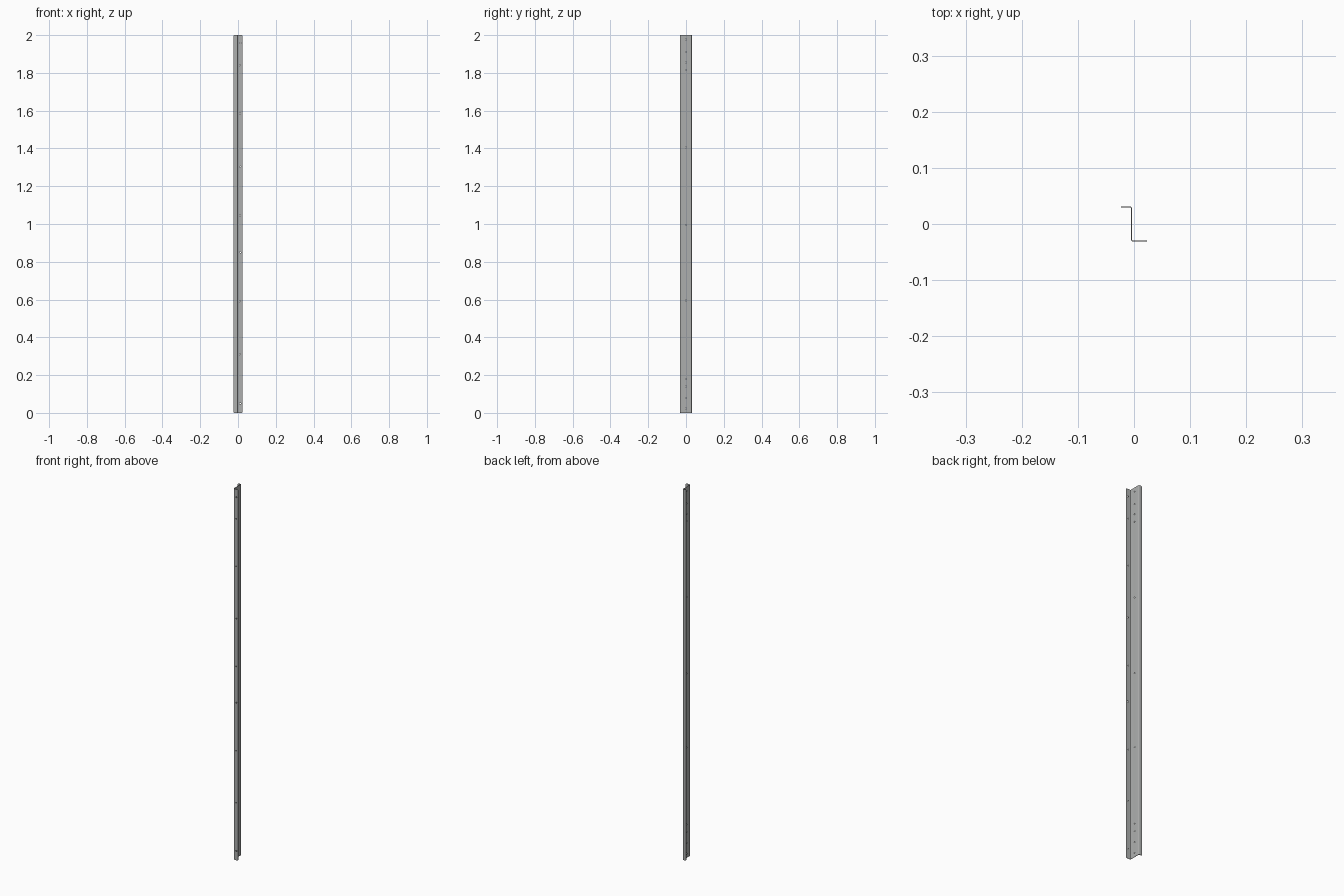
import bpy, bmesh, math
from mathutils import Matrix, Vector

if "Cube" in bpy.data.objects:
    bpy.data.objects.remove(bpy.data.objects["Cube"])

L, T = 2.0, 0.002             # length, sheet thickness
TIP, HALF, WEB = 0.0232, 0.0315, -0.0043
R = 0.0032                    # bend radius at mid-sheet
SEG = 6


# Z-shaped cross-section: centre line points with left-hand normals
Y = HALF - T / 2
line = [(Vector((-TIP, Y)), Vector((0, 1)))]
for cx, cy, start, turn, side in ((WEB - R, Y - R, 90, -90, 1), (WEB + R, R - Y, 180, 90, -1)):
    for i in range(SEG + 1):
        a = math.radians(start + turn * i / SEG)
        n = Vector((math.cos(a), math.sin(a)))
        line.append((Vector((cx, cy)) + n * R, n * side))
line.append((Vector((TIP, -Y)), Vector((0, 1))))
outline = [p + n * T / 2 for p, n in line] + [p - n * T / 2 for p, n in reversed(line)]

# darker grey steel
steel = bpy.data.materials.new("steel")
steel.diffuse_color = (0.42, 0.43, 0.425, 1)
steel.use_nodes = True
steel.node_tree.nodes["Principled BSDF"].inputs["Base Color"].default_value = steel.diffuse_color


def make_object(name, bm):
    bmesh.ops.recalc_face_normals(bm, faces=bm.faces)
    mesh = bpy.data.meshes.new(name)
    bm.to_mesh(mesh)
    bm.free()
    mesh.materials.append(steel)
    ob = bpy.data.objects.new(name, mesh)
    bpy.context.collection.objects.link(ob)
    return ob


# folded rail, extruded upwards
bm = bmesh.new()
face = bm.faces.new([bm.verts.new((p.x, p.y, 0)) for p in outline])
up = bmesh.ops.extrude_face_region(bm, geom=[face])
bmesh.ops.translate(bm, vec=(0, 0, L), verts=[v for v in up["geom"] if isinstance(v, bmesh.types.BMVert)])
# rounded free corners of both flanges
tips = [e for e in bm.edges if all(abs(v.co.x) > TIP - 1e-5 for v in e.verts)
        and abs(e.verts[0].co.z - e.verts[1].co.z) < 1e-6]
bmesh.ops.bevel(bm, geom=tips, offset=0.006, segments=5, profile=0.5, affect='EDGES')
rail = make_object("z_rail", bm)

# screw holes through the web and the front flange
bm = bmesh.new()


def hole(loc, radius, axis):
    m = Matrix.Translation(loc) @ Matrix.Rotation(math.pi / 2, 4, axis)
    bmesh.ops.create_cone(bm, cap_ends=True, segments=16, radius1=radius, radius2=radius,
                          depth=0.012, matrix=m)


for z in (0.022, 0.08, 0.14, 0.18, 0.595, 0.995, 1.405, 1.815, 1.855, 1.91, 1.978):
    hole((WEB, 0, z), 0.003, 'Y')
for z in (0.05, 0.85, 1.303, 1.958):
    hole((0.012, -Y, z), 0.0035, 'X')
for z in (0.31, 0.59, 1.045, 1.585, 1.84):
    hole((0.010, -Y, z), 0.0025, 'X')
cutter = make_object("hole_cutter", bm)
cutter.hide_render = True

mod = rail.modifiers.new("holes", 'BOOLEAN')
mod.operation, mod.solver, mod.object = 'DIFFERENCE', 'EXACT', cutter
bpy.context.view_layer.objects.active = rail
rail.select_set(True)
bpy.ops.object.modifier_apply(modifier=mod.name)
bpy.data.objects.remove(cutter)
bpy.ops.object.shade_smooth_by_angle(angle=math.radians(30))
